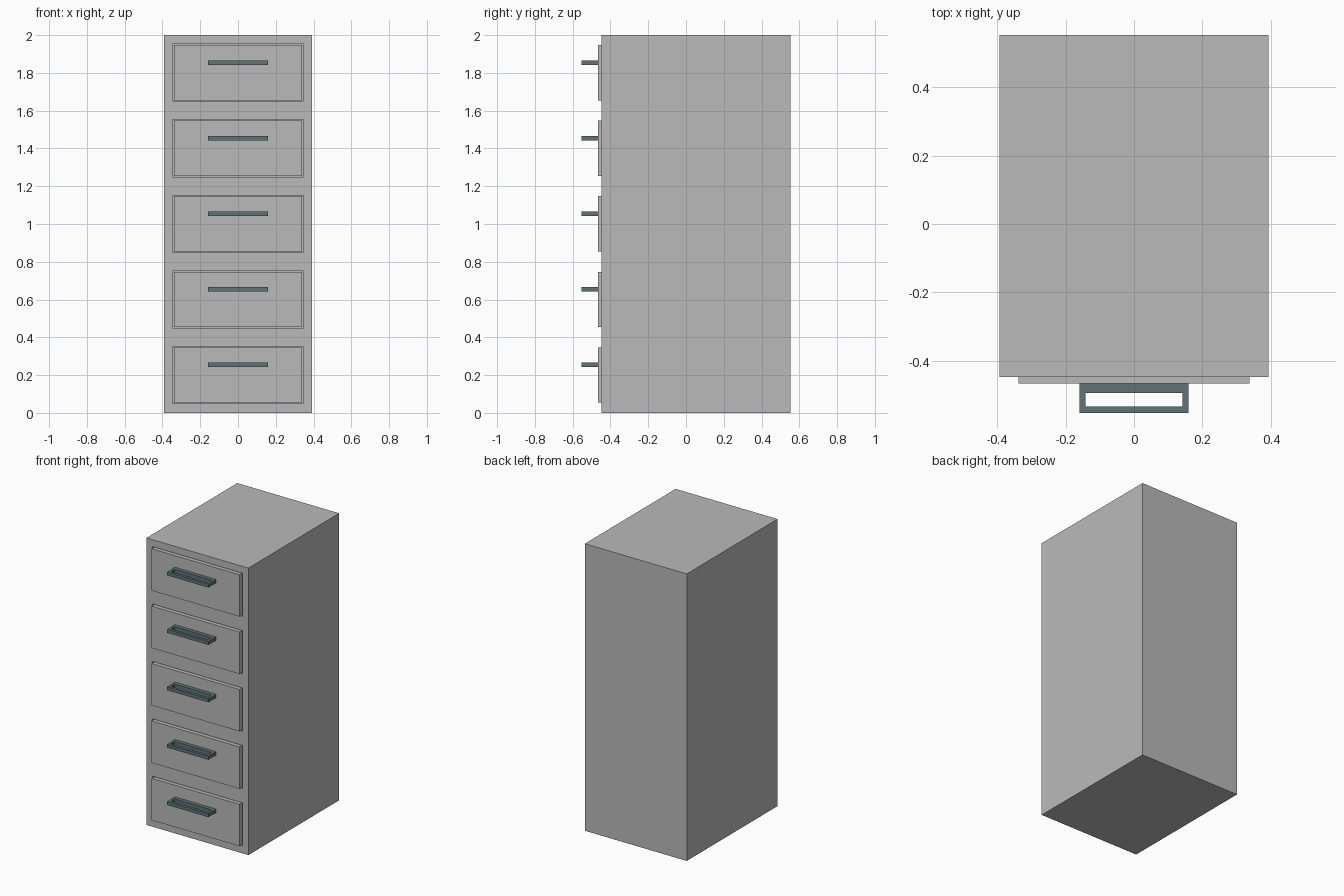
import bpy, bmesh
from mathutils import Vector

if "Cube" in bpy.data.objects:
    bpy.data.objects.remove(bpy.data.objects["Cube"])


def material(name, rgb):
    m = bpy.data.materials.new(name)
    m.diffuse_color = (*rgb, 1)
    m.use_nodes = True
    m.node_tree.nodes["Principled BSDF"].inputs["Base Color"].default_value = m.diffuse_color
    return m


GREY = material("grey_metal", (0.49, 0.49, 0.49))
SLATE = material("slate_handle", (0.12, 0.17, 0.185))

HALF_W, FRONT, BACK, HEIGHT = 0.393, -0.447, 0.553, 2.0
CENTRES = [0.201 + 0.4 * i for i in range(5)]   # drawer centre heights
POCKET_X, POCKET_Z, POCKET_DEPTH = 0.347, 0.151, 0.12


def add_box(bm, x0, x1, y0, y1, z0, z1):
    vs = bmesh.ops.create_cube(bm, size=1)["verts"]
    for v in vs:
        v.co = Vector((x1 if v.co.x > 0 else x0,
                       y1 if v.co.y > 0 else y0,
                       z1 if v.co.z > 0 else z0))


def finish(bm, name, mat):
    bmesh.ops.recalc_face_normals(bm, faces=bm.faces[:])
    mesh = bpy.data.meshes.new(name)
    bm.to_mesh(mesh)
    bm.free()
    mesh.materials.append(mat)
    obj = bpy.data.objects.new(name, mesh)
    bpy.context.collection.objects.link(obj)
    return obj


def slice_mesh(bm, co, no):
    bmesh.ops.bisect_plane(bm, geom=bm.verts[:] + bm.edges[:] + bm.faces[:],
                           plane_co=co, plane_no=no)


# Cabinet body with a pocket behind each drawer front
bm = bmesh.new()
add_box(bm, -HALF_W, HALF_W, FRONT, BACK, 0, HEIGHT)
for s in (-1, 1):
    slice_mesh(bm, (s * POCKET_X, 0, 0), (1, 0, 0))
    for c in CENTRES:
        slice_mesh(bm, (0, 0, c + s * POCKET_Z), (0, 0, 1))
bm.normal_update()
pockets = []
for f in bm.faces:
    p = f.calc_center_median()
    if f.normal.y < -0.9 and abs(p.x) < 0.1 and any(abs(p.z - c) < 0.02 for c in CENTRES):
        pockets.append(f)
for f in pockets:
    new = bmesh.ops.extrude_face_region(bm, geom=[f])["geom"]
    moved = [g for g in new if isinstance(g, bmesh.types.BMVert)]
    bmesh.ops.translate(bm, verts=moved, vec=(0, POCKET_DEPTH, 0))
    if f.is_valid:
        bm.faces.remove(f)
bmesh.ops.dissolve_limit(bm, angle_limit=0.01, verts=bm.verts[:], edges=bm.edges[:])
finish(bm, "cabinet_body", GREY)

for i, c in enumerate(CENTRES):
    # Drawer front, sitting slightly proud with a thin gap around it
    bm = bmesh.new()
    add_box(bm, -0.338, 0.338, -0.467, FRONT + POCKET_DEPTH, c - 0.146, c + 0.146)
    finish(bm, f"drawer_front_{i + 1}", GREY)

    # Handle: flat rectangular ring
    bm = bmesh.new()
    outer = [(-0.159, -0.553), (0.159, -0.553), (0.159, -0.467), (-0.159, -0.467)]
    inner = [(-0.142, -0.534), (0.142, -0.534), (0.142, -0.494), (-0.142, -0.494)]
    z0, z1 = c + 0.041, c + 0.065
    rings = [[bm.verts.new((x, y, z)) for x, y in loop]
             for loop, z in ((outer, z0), (outer, z1), (inner, z1), (inner, z0))]
    for a, b in zip(rings, rings[1:] + rings[:1]):
        for k in range(4):
            n = (k + 1) % 4
            bm.faces.new((a[k], a[n], b[n], b[k]))
    finish(bm, f"drawer_handle_{i + 1}", SLATE)
